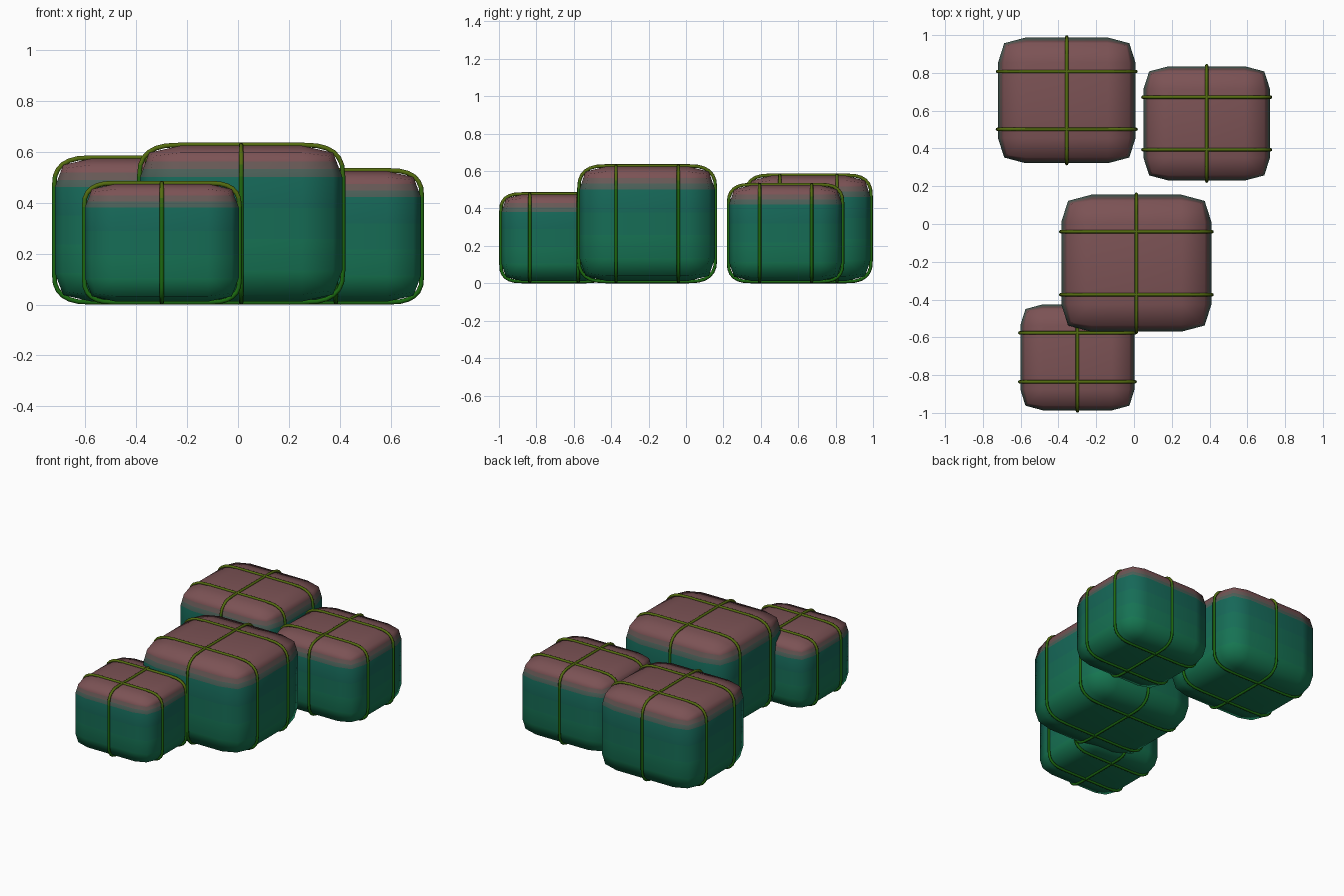
import bpy, bmesh, math
from mathutils import Vector

if "Cube" in bpy.data.objects:
    bpy.data.objects.remove(bpy.data.objects["Cube"])

# (name, x0, x1, y0, y1, top height)
BALES = [
    ("back_left", -0.72, 0.008, 0.322, 0.987, 0.575),
    ("back_right", 0.05, 0.72, 0.23, 0.835, 0.525),
    ("middle", -0.385, 0.41, -0.57, 0.155, 0.625),
    ("front", -0.602, 0.003, -0.987, -0.425, 0.475),
]
BASE = 0.012
LEVELS = [0.0, 0.2, 0.4, 0.6, 0.8, 0.85, 0.9, 1.0]


def mix(a, b, t):
    return tuple(p + (q - p) * t for p, q in zip(a, b))


def band_materials(name, low, mid, top):
    mats = []
    for a, b in zip(LEVELS, LEVELS[1:]):
        t = (a + b) / 2
        if t < 0.8:
            col = mix(low, mid, t / 0.8)
        else:
            col = mix(mid, top, min(1, (t - 0.78) / 0.14))
        m = bpy.data.materials.new(f"{name}_{t:.2f}")
        m.diffuse_color = (*col, 1)
        m.use_nodes = True
        m.node_tree.nodes["Principled BSDF"].inputs["Base Color"].default_value = m.diffuse_color
        mats.append(m)
    return mats


BODY = band_materials("wrap", (0.008, 0.19, 0.08), (0.008, 0.13, 0.10), (0.2, 0.085, 0.09))
ROPE = band_materials("rope", (0.01, 0.14, 0.005), (0.015, 0.14, 0.005), (0.09, 0.15, 0.005))


def finish(bm, name, mats, height):
    # colour bands by height, smooth shading
    bmesh.ops.recalc_face_normals(bm, faces=bm.faces)
    for f in bm.faces:
        t = (f.calc_center_median().z - BASE) / (height - BASE)
        f.material_index = sum(t > v for v in LEVELS[1:-1])
        f.smooth = True
    me = bpy.data.meshes.new(name)
    bm.to_mesh(me)
    bm.free()
    for m in mats:
        me.materials.append(m)
    ob = bpy.data.objects.new(name, me)
    bpy.context.collection.objects.link(ob)


def body(name, c, s, height):
    # unit cube bevelled first, then stretched to size
    bm = bmesh.new()
    bmesh.ops.create_cube(bm, size=1)
    bmesh.ops.bevel(bm, geom=bm.edges[:], offset=0.2, offset_type='OFFSET',
                    segments=2, profile=0.6, affect='EDGES')
    bmesh.ops.scale(bm, vec=s, verts=bm.verts)
    bmesh.ops.translate(bm, vec=c, verts=bm.verts)
    for t in LEVELS[1:-1]:
        bmesh.ops.bisect_plane(bm, geom=bm.verts[:] + bm.edges[:] + bm.faces[:], dist=1e-5,
                               plane_co=(0, 0, BASE + t * (height - BASE)), plane_no=(0, 0, 1))
    finish(bm, name, BODY, height)


def rope(name, c, half_u, half_z, along, height, radius=0.009, sides=8):
    # rounded rectangular loop in the plane of `along` and z
    axis = Vector((0, 1, 0)) if along == 'x' else Vector((1, 0, 0))
    udir = Vector((1, 0, 0)) if along == 'x' else Vector((0, 1, 0))
    n, r, steps = 2.65, 0.4, 6
    pts = []
    for k, (su, sz) in enumerate([(1, 1), (-1, 1), (-1, -1), (1, -1)]):
        arc = []
        for i in range(steps + 1):
            a = math.pi / 2 * i / steps
            u = 1 - r + r * math.cos(a) ** (2 / n) if i < steps else 1 - r
            z = 1 - r + r * math.sin(a) ** (2 / n)
            arc.append((su * u * half_u, sz * z * half_z))
        pts += arc if k % 2 == 0 else arc[::-1]
        # extra points on the straight run keep the colour bands even
        if k % 2 == 1:
            pts += [(su * half_u, sz * half_z * q * (1 - r)) for q in (0.5, 0, -0.5)]
    bm = bmesh.new()
    rings = []
    for i, (u, z) in enumerate(pts):
        p, q = pts[i - 1], pts[(i + 1) % len(pts)]
        tan = (udir * (q[0] - p[0]) + Vector((0, 0, q[1] - p[1]))).normalized()
        out = tan.cross(axis)
        mid = c + udir * u + Vector((0, 0, z))
        rings.append([bm.verts.new(mid + radius * (out * math.cos(a) + axis * math.sin(a)))
                      for a in (2 * math.pi * j / sides for j in range(sides))])
    for i, ring in enumerate(rings):
        nxt = rings[(i + 1) % len(rings)]
        for j in range(sides):
            k = (j + 1) % sides
            bm.faces.new((ring[j], ring[k], nxt[k], nxt[j]))
    finish(bm, name, ROPE, height)


for name, x0, x1, y0, y1, h in BALES:
    c = Vector(((x0 + x1) / 2, (y0 + y1) / 2, (BASE + h) / 2))
    s = Vector((x1 - x0, y1 - y0, h - BASE))
    body(name + "_bale", c, s, h)
    gap = 0.003
    # two cross ropes and one lengthwise rope
    for i, side in enumerate((-1, 1)):
        rope(f"{name}_cross_rope_{i + 1}", c + Vector((0, side * 0.23 * s.y, 0)),
             s.x / 2 + gap, s.z / 2 + gap, 'x', h)
    rope(name + "_long_rope", c, s.y / 2 + gap, s.z / 2 + gap, 'y', h)
